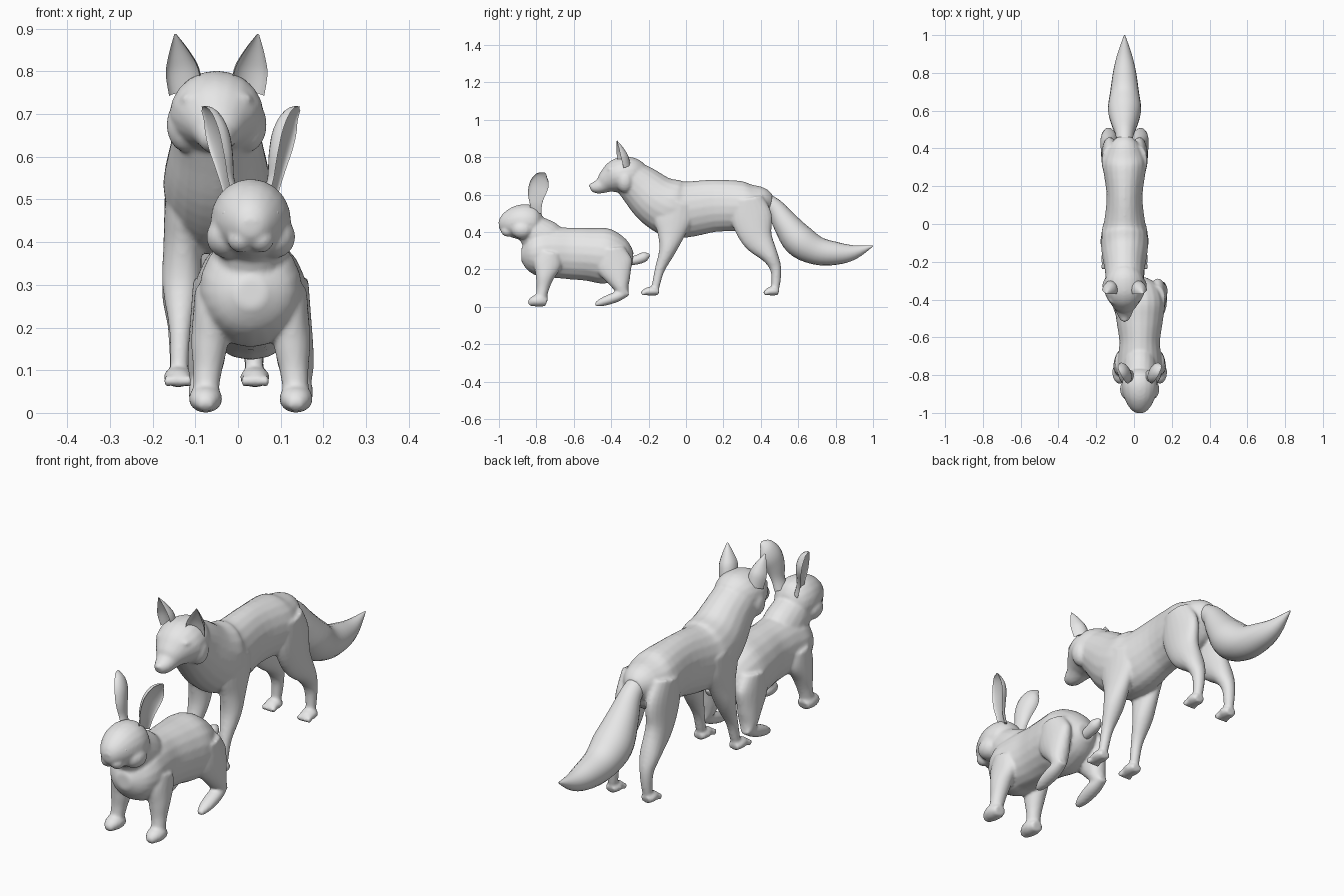
import bpy, bmesh, math
from mathutils import Vector, Matrix

if "Cube" in bpy.data.objects:
    bpy.data.objects.remove(bpy.data.objects["Cube"])

SIDES = 20
STEPS = 4
FOX_X, RABBIT_X = -.05, .03
BOTH = {"left": 1, "right": -1}

grey = bpy.data.materials.new("plain_grey")
grey.use_nodes = True
grey.diffuse_color = (.8, .8, .8, 1)
grey.node_tree.nodes["Principled BSDF"].inputs["Base Color"].default_value = grey.diffuse_color


def smooth_rows(rows):
    """Catmull-Rom interpolation of the section rows."""
    padded = [rows[0], *rows, rows[-1]]
    result = []
    for before, start, end, after in zip(padded, padded[1:], padded[2:], padded[3:]):
        leave, arrive = (end - before) / 2, (after - start) / 2
        for i in range(STEPS):
            t = i / STEPS
            ease = t * t * (3 - 2 * t)
            result.append(start.lerp(end, ease) + leave * t * (1 - t) ** 2
                          - arrive * t * t * (1 - t))
    return result + [rows[-1]]


def loft(bm, sections, mirror=1, x=0, lean=0, wide=1, limit=1, cup=None, twist=0):
    """Skin elliptical rings along a path of (y, z, half height[, half width]).

    The path leans sideways from x; cup folds the front of each ring inwards."""
    rows = []
    for i, (y, z, height, *width) in enumerate(sections):
        shift = x + lean * i / (len(sections) - 1)
        half_width = width[0] if width else min(height * wide, limit)
        rows.append(Vector((shift, y, z, half_width, height)))
    rows = smooth_rows(rows)
    side = Vector((math.cos(twist), math.sin(twist), 0))
    rings = []
    for i, row in enumerate(rows):
        before, after = rows[max(i - 1, 0)], rows[min(i + 1, len(rows) - 1)]
        tangent = (after - before).to_3d().normalized()
        normal = tangent.cross(side).normalized()
        across = normal.cross(tangent)
        ring = []
        for k in range(SIDES):
            angle = math.tau * k / SIDES
            rise = math.sin(angle)
            if cup and rise < 0:
                rise *= -cup
            point = row.to_3d() + across * row[3] * math.cos(angle) + normal * row[4] * rise
            point.x *= mirror
            ring.append(bm.verts.new(point))
        rings.append(ring)
    for lower, upper in zip(rings, rings[1:]):
        for k in range(SIDES):
            n = (k + 1) % SIDES
            bm.faces.new((lower[k], lower[n], upper[n], upper[k]))
    bm.faces.new(rings[0][::-1])
    bm.faces.new(rings[-1])


def paw(bm, mirror, x, heel, length, size, floor=0, lift=0, wide=1.2):
    """Foot that swells behind the toes and flattens at the tip."""
    sections = []
    for along, swell in ((0, .7), (.35, 1), (.75, .85), (1, .4)):
        height = size * swell
        rise = lift * (1 - along) ** 2
        sections.append((heel - length * along, floor + height + rise, height))
    loft(bm, sections, mirror, x=x, wide=wide)


def ball(bm, centre, size, mirror=1):
    x, y, z = centre
    place = Matrix.Translation((x * mirror, y, z)) @ Matrix.Diagonal((*size, 1))
    bmesh.ops.create_uvsphere(bm, u_segments=16, v_segments=10, radius=1, matrix=place)


def finish(bm, name, x, fuse=False):
    """Turn the mesh into a smooth object, optionally fusing its parts."""
    bmesh.ops.recalc_face_normals(bm, faces=bm.faces)
    mesh = bpy.data.meshes.new(name)
    bm.to_mesh(mesh)
    bm.free()
    mesh.materials.append(grey)
    obj = bpy.data.objects.new(name, mesh)
    obj.location.x = x
    bpy.context.collection.objects.link(obj)
    bpy.ops.object.select_all(action="DESELECT")
    obj.select_set(True)
    bpy.context.view_layer.objects.active = obj
    bpy.ops.object.shade_smooth_by_angle(angle=math.radians(60))
    if fuse:
        remesh = obj.modifiers.new("fuse", "REMESH")
        remesh.mode = "VOXEL"
        remesh.voxel_size = .007
        remesh.use_smooth_shade = True
        soften = obj.modifiers.new("soften", "SMOOTH")
        soften.factor = .5
        soften.iterations = 6


def tail(name, x, sections):
    bm = bmesh.new()
    loft(bm, sections)
    finish(bm, name, x)


def ears_and_eyes(animal, centre_x, eye, eye_size, ear, **ear_shape):
    for label, mirror in BOTH.items():
        bm = bmesh.new()
        loft(bm, ear, mirror, **ear_shape)
        finish(bm, f"{animal}_{label}_ear", centre_x)
        bm = bmesh.new()
        ball(bm, eye, eye_size, mirror)
        finish(bm, f"{animal}_{label}_eye", centre_x)


# Fox torso with neck, then head and nose
bm = bmesh.new()
loft(bm, [(.46, .56, .04), (.41, .56, .085), (.32, .54, .13, .115), (.15, .54, .14, .095),
          (0, .52, .15, .11), (-.08, .53, .155, .125), (-.16, .57, .14, .12),
          (-.24, .64, .12, .105), (-.3, .69, .1)])
loft(bm, [(-.23, .71, .06), (-.28, .71, .09), (-.34, .7, .1), (-.38, .69, .09),
          (-.42, .67, .065), (-.45, .65, .045), (-.48, .64, .035), (-.51, .64, .02)], wide=1.1)
ball(bm, (0, -.507, .648), (.018, .012, .014))

# Fox cheeks, brows, legs, paws and toes
for mirror in BOTH.values():
    ball(bm, (.07, -.325, .675), (.048, .05, .065), mirror)
    ball(bm, (.05, -.4, .735), (.035, .025, .016), mirror)
    loft(bm, [(-.05, .56, .09), (-.07, .48, .11), (-.08, .39, .075), (-.1, .3, .045),
              (-.14, .2, .027), (-.16, .12, .022), (-.17, .08, .02)],
         mirror, x=.075, lean=.015, limit=.045)
    loft(bm, [(.33, .58, .08), (.35, .48, .11), (.38, .37, .085), (.45, .27, .045),
              (.48, .2, .03), (.48, .12, .023), (.47, .08, .02)],
         mirror, x=.075, lean=.015, limit=.045)
    for heel, length in ((-.145, .09), (.495, .075)):
        paw(bm, mirror, .09, heel, length, size=.024, floor=.06, wide=1.45)
        for i in range(4):
            toe_x = .09 + .017 * (i - 1.5)
            ball(bm, (toe_x, heel - length + .008, .075), (.009, .016, .014), mirror)
finish(bm, "fox_body", FOX_X, fuse=True)

# Fox tail, ears and eyes
tail("fox_tail", FOX_X,
     [(.38, .59, .04), (.47, .535, .047), (.53, .45, .068), (.605, .355, .088), (.7, .3, .076),
      (.81, .285, .06), (.9, .292, .038), (1, .326, .003)])
ears_and_eyes("fox", FOX_X, (.05, -.42, .703), (.017, .013, .01),
              [(-.345, .745, .05), (-.358, .8, .05), (-.364, .845, .03), (-.37, .887, .003)],
              x=.073, lean=.024, wide=.8, cup=.55, twist=math.radians(15))

# Rabbit torso, neck and head
bm = bmesh.new()
loft(bm, [(-.285, .255, .04), (-.33, .26, .1), (-.42, .27, .147, .132), (-.52, .28, .142, .122),
          (-.62, .285, .138, .108), (-.71, .29, .135, .115), (-.78, .285, .13, .12),
          (-.84, .28, .095), (-.88, .28, .035)])
loft(bm, [(-.69, .31, .1, .085), (-.77, .365, .11, .09), (-.84, .43, .08)])
loft(bm, [(-.77, .45, .045), (-.8, .45, .083), (-.85, .45, .098), (-.9, .45, .092),
          (-.95, .443, .071), (-.985, .437, .044), (-1, .435, .02)], wide=.96)

# Rabbit cheeks, muzzle, legs and feet
for mirror in BOTH.values():
    ball(bm, (.055, -.875, .412), (.05, .06, .05), mirror)
    ball(bm, (.023, -.955, .407), (.032, .035, .032), mirror)
    loft(bm, [(-.73, .29, .06), (-.74, .23, .075), (-.755, .16, .05), (-.765, .1, .034),
              (-.775, .045, .03)], mirror, x=.088, lean=.018, limit=.043)
    paw(bm, mirror, .106, heel=-.745, length=.095, size=.033)
    loft(bm, [(-.4, .31, .07), (-.385, .23, .1), (-.36, .15, .066), (-.345, .1, .04),
              (-.335, .07, .03)], mirror, x=.09, lean=.024, limit=.045)
    paw(bm, mirror, .113, heel=-.31, length=.175, size=.028, lift=.06)
finish(bm, "rabbit_body", RABBIT_X, fuse=True)

# Rabbit tail, ears and eyes
tail("rabbit_tail", RABBIT_X,
     [(-.32, .24, .02), (-.26, .252, .025), (-.22, .268, .025), (-.195, .277, .006)])
ears_and_eyes("rabbit", RABBIT_X, (.054, -.943, .467), (.013, .016, .012),
              [(-.805, .5, .024), (-.803, .545, .024), (-.8, .6, .034), (-.786, .65, .038),
               (-.77, .69, .028), (-.753, .713, .005)],
              x=.05, lean=.066, wide=1.4, cup=.4, twist=math.radians(72))
